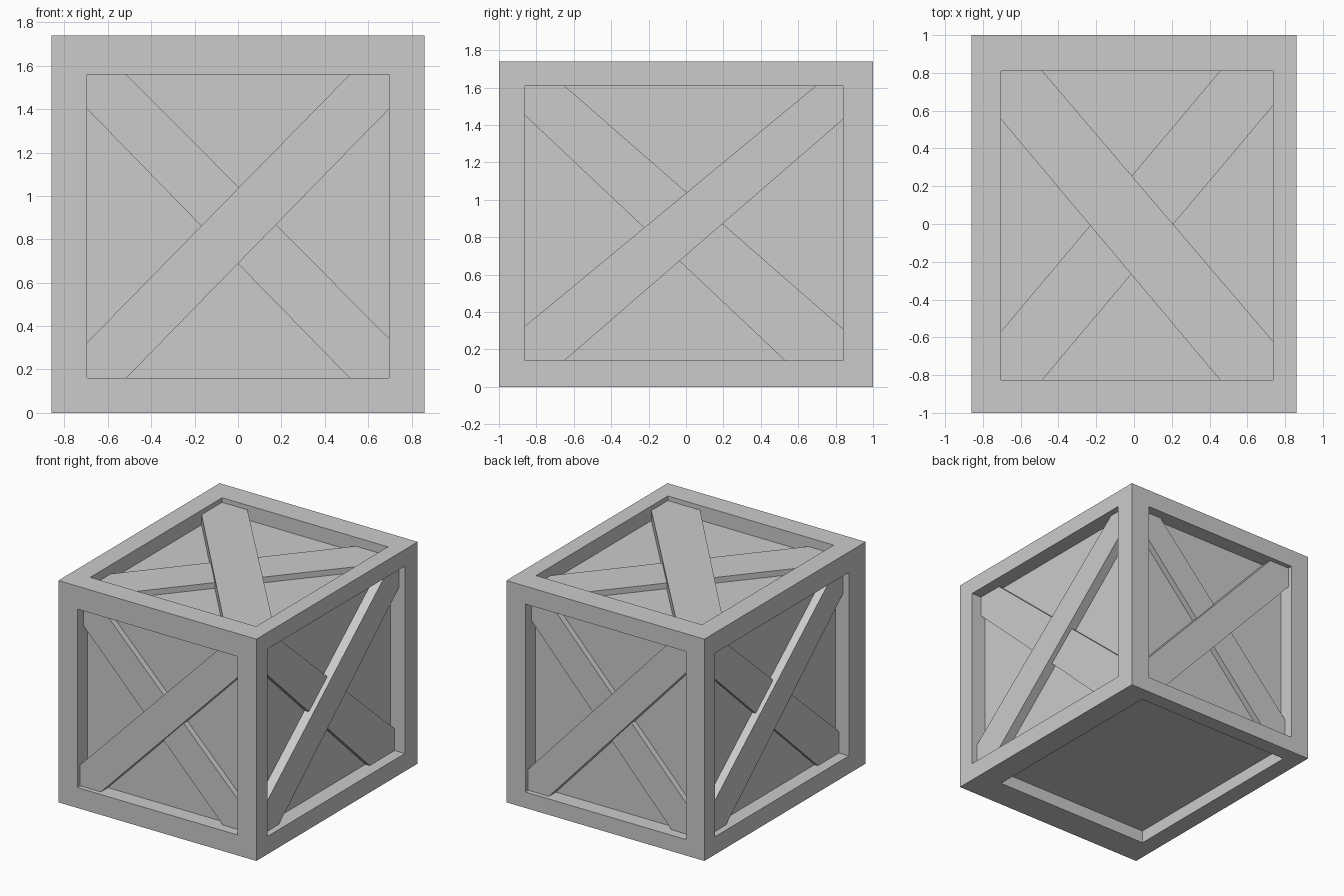
import bpy, bmesh
from mathutils import Vector

if "Cube" in bpy.data.objects:
    bpy.data.objects.remove(bpy.data.objects["Cube"])

HX, HY, H = 0.86, 1.0, 1.74
X, Y, Z = Vector((1, 0, 0)), Vector((0, 1, 0)), Vector((0, 0, 1))

# Per side: origin, u axis, v axis, outer rect, opening rect (u0, u1, v0, v1),
# depths of (panel, lower brace, upper brace), lean of the upper brace,
# end cuts per corner (bl, br, tr, tl) along u and v
SIDES = {
    "front": (-Y * HY, X, Z, (-HX, HX, 0, H), (-.695, .695, .16, 1.56), (.124, .077, .036), "/",
              ((.18, .165), (.18, .185), (.18, .16), (.18, .16))),
    "back": (Y * HY, -X, Z, (-HX, HX, 0, H), (-.695, .70, .125, 1.60), (.124, .077, .036), "/",
             ((.18, .165), (.18, .185), (.18, .16), (.18, .16))),
    "right": (X * HX, Y, Z, (-HY, HY, 0, H), (-.86, .84, .14, 1.61), (.125, .088, .05), "/",
              ((.21, .185), (.31, .17), (.145, .18), (.21, .16))),
    "left": (-X * HX, -Y, Z, (-HY, HY, 0, H), (-.87, .79, .14, 1.58), (.115, .086, .05), "/",
             ((.21, .185), (.26, .17), (.145, .18), (.21, .16))),
    "top": (Z * H, X, Y, (-HX, HX, -HY, HY), (-.705, .735, -.825, .81), (.115, .07, .036), "\\",
            ((.22, .255), (.28, .205), (.28, .185), (.22, .255))),
    "bottom": (Z * 0, X, -Y, (-HX, HX, -HY, HY), (-.72, .66, -.88, .76), (.10,), None, None),
}


def finish(bm, name):
    bmesh.ops.remove_doubles(bm, verts=bm.verts, dist=1e-4)
    bmesh.ops.recalc_face_normals(bm, faces=bm.faces)
    me = bpy.data.meshes.new(name)
    bm.to_mesh(me)
    bm.free()
    bpy.context.collection.objects.link(bpy.data.objects.new(name, me))


def place(side, u, v, depth):
    o, U, V = side[:3]
    return o + U * u + V * v - U.cross(V) * depth


def corners(r):
    return [(r[0], r[2]), (r[1], r[2]), (r[1], r[3]), (r[0], r[3])]


# Crate body: a box whose six faces are each inset and pushed in
bm = bmesh.new()
for side in SIDES.values():
    rings = [[bm.verts.new(place(side, u, v, d)) for u, v in corners(r)]
             for r, d in ((side[3], 0), (side[4], 0), (side[4], side[5][0]))]
    for a, b in zip(rings, rings[1:]):
        for i in range(4):
            j = (i + 1) % 4
            bm.faces.new((a[i], a[j], b[j], b[i]))
    bm.faces.new(rings[2])
finish(bm, "crate_body")


# Diagonal brace: six-sided plank running into two opposite corners
def brace(name, side, lean, depth):
    u0, u1, v0, v1 = side[4]
    bl, br, tr, tl = side[7]
    if lean == "/":
        pts = [(u0, v0), (u0 + bl[0], v0), (u1, v1 - tr[1]),
               (u1, v1), (u1 - tr[0], v1), (u0, v0 + bl[1])]
    else:
        pts = [(u1, v0), (u1, v0 + br[1]), (u0 + tl[0], v1),
               (u0, v1), (u0, v1 - tl[1]), (u1 - br[0], v0)]
    bm = bmesh.new()
    lo, hi = [[bm.verts.new(place(side, u, v, d)) for u, v in pts]
              for d in (side[5][0], depth)]
    bm.faces.new(lo)
    bm.faces.new(hi)
    for i in range(6):
        j = (i + 1) % 6
        bm.faces.new((lo[i], lo[j], hi[j], hi[i]))
    finish(bm, name)


# Crossed braces on every side but the bottom
for name, side in SIDES.items():
    upper = side[6]
    if upper:
        brace(name + "_upper_brace", side, upper, side[5][2])
        brace(name + "_lower_brace", side, "\\" if upper == "/" else "/", side[5][1])
